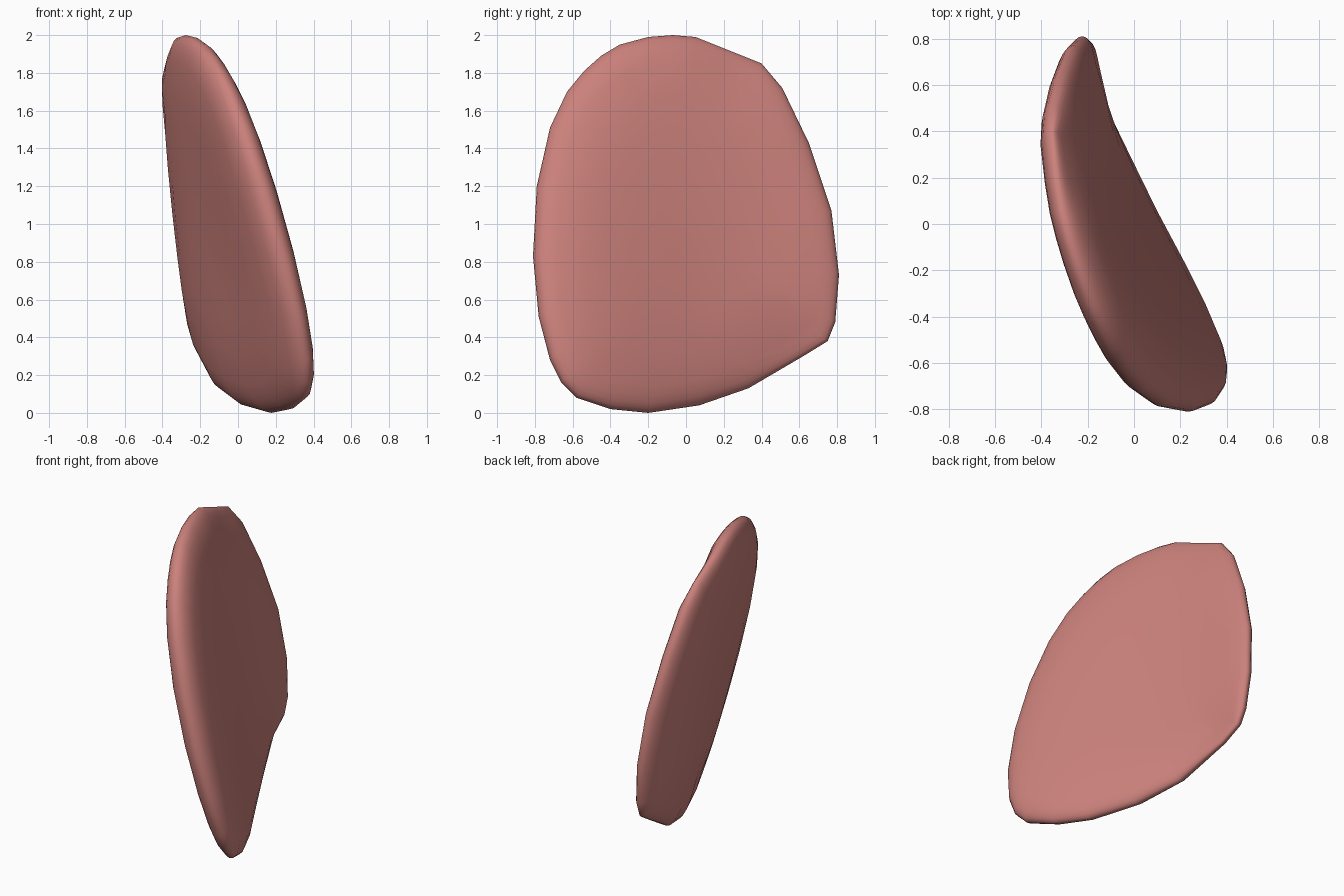
import bpy
import bmesh
import math

default_cube = bpy.data.objects.get("Cube")
if default_cube:
    bpy.data.objects.remove(default_cube, do_unlink=True)

# Rim outline of the slab as (y, z), counter-clockwise from the bottom
OUTLINE = [
    (-.2, 0), (.07, .04), (.33, .13), (.62, .3), (.75, .38), (.79, .48),
    (.81, .73), (.77, 1.07), (.65, 1.43), (.51, 1.72), (.4, 1.85), (.2, 1.93),
    (.05, 1.99), (-.07, 2), (-.2, 1.99), (-.35, 1.95), (-.45, 1.89),
    (-.54, 1.81), (-.63, 1.7), (-.72, 1.51), (-.79, 1.2), (-.81, .83),
    (-.78, .51), (-.72, .28), (-.66, .16), (-.58, .08), (-.4, .02),
]
# Worn spots on the rim of the outer face
DENTS = [(.62, .38), (.32, 1.87)]
STEPS = 10


def middle_x(y, z):
    """Curved, twisted sheet running through the middle of the slab."""
    bend = -.11 - .38 * y + .12 * y ** 2 + .17 * y ** 3
    return bend + (z - 1) * (.11 * y - .185)


def half_thickness(y, z, side):
    """Signed thickness, thinner to the back and at the worn spots."""
    thick = .11 - .03 * y
    if side > 0:
        for dent_y, dent_z in DENTS:
            distance = (y - dent_y) ** 2 + (z - dent_z) ** 2
            thick *= 1 - .6 * math.exp(-distance / .02)
    return thick * side


def surface_point(corner, angle):
    """Rounded-rim cross-section between the centre and a rim corner."""
    reach = max(math.sin(angle), 0) ** .34
    y = corner[0] * reach
    z = 1 + (corner[1] - 1) * reach
    return (middle_x(y, z) + half_thickness(y, z, math.cos(angle)), y, z)


# Rings run from the centre of the outer face, round the rim, to the inner one
bm = bmesh.new()
rings = []
for step in range(1, 2 * STEPS):
    # Ease the angles so rings spread evenly over the flat faces
    t = step / STEPS - 1
    angle = math.pi / 2 * (1 + math.copysign(abs(t) ** .5, t))
    if abs(t) > .5:
        flat = math.asin(max(.002, ((1 - abs(t)) / .5 * .9) ** 3 * .86))
        angle = math.pi - flat if t > 0 else flat
    else:
        angle = math.pi / 2 * (1 + t * 1.13)
    rings.append([bm.verts.new(surface_point(p, angle)) for p in OUTLINE])

count = len(OUTLINE)
for first, second in zip(rings, rings[1:]):
    for i in range(count):
        j = (i + 1) % count
        bm.faces.new((first[i], first[j], second[j], second[i]))

# Close the small centre of each face
for ring, angle in ((rings[0], 0), (rings[-1], math.pi)):
    centre = bm.verts.new(surface_point((0, 1), angle))
    for i in range(count):
        bm.faces.new((ring[i], ring[(i + 1) % count], centre))

bmesh.ops.recalc_face_normals(bm, faces=bm.faces)
mesh = bpy.data.meshes.new("curved_slab")
bm.to_mesh(mesh)
bm.free()
slab = bpy.data.objects.new("curved_slab", mesh)
bpy.context.collection.objects.link(slab)
mesh.shade_smooth()

# Dusty pink material
pink = bpy.data.materials.new("dusty_pink")
pink.use_nodes = True
colour = (.6, .22, .2, 1)
pink.diffuse_color = colour
pink.node_tree.nodes["Principled BSDF"].inputs["Base Color"].default_value = colour
mesh.materials.append(pink)
